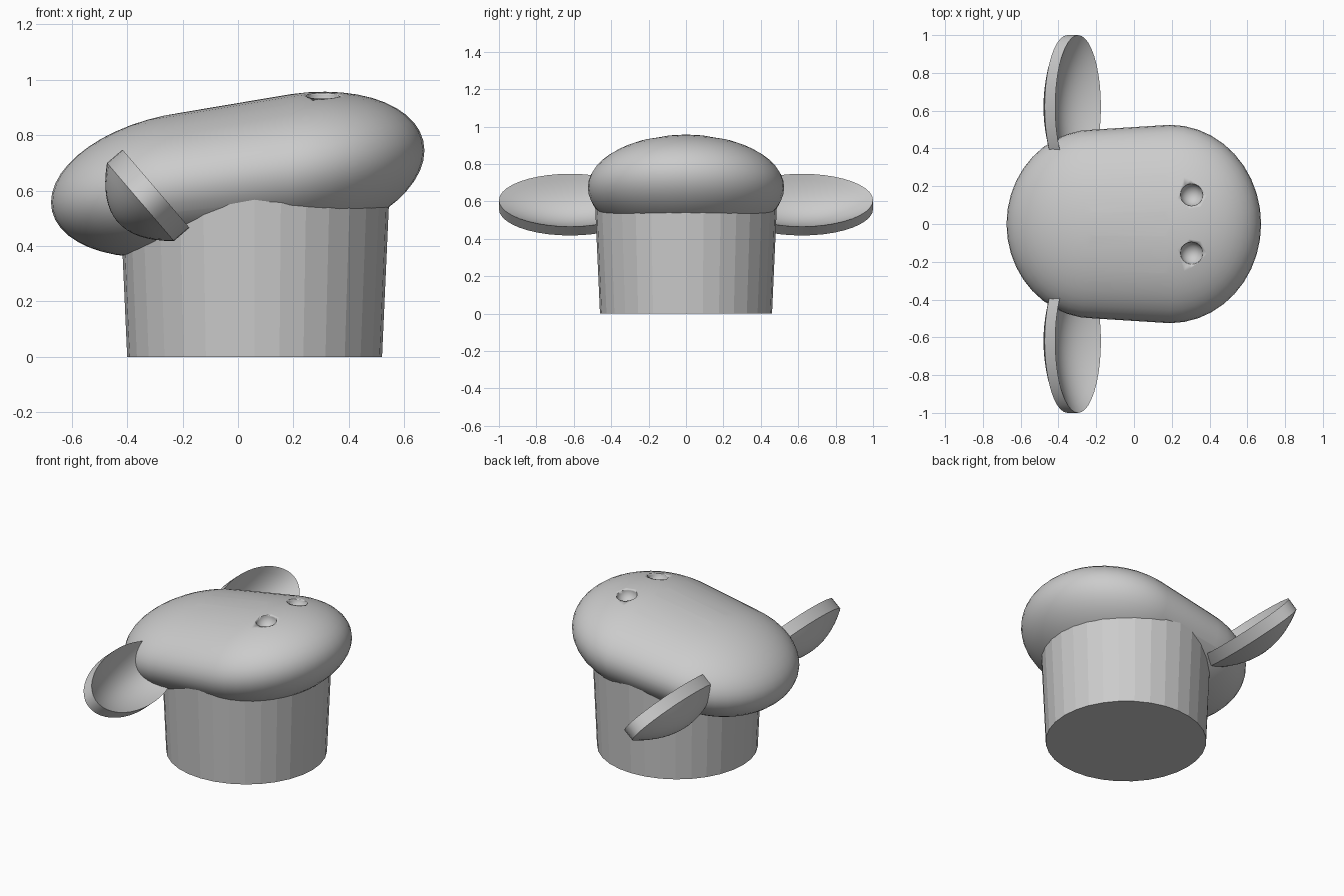
import bpy, bmesh, math
from mathutils import Vector, Matrix

if "Cube" in bpy.data.objects:
    bpy.data.objects.remove(bpy.data.objects["Cube"])

grey = bpy.data.materials.new("plain grey")
grey.diffuse_color = (0.6, 0.6, 0.6, 1)
grey.use_nodes = True
grey.node_tree.nodes["Principled BSDF"].inputs["Base Color"].default_value = grey.diffuse_color


def finish(name, bm, angle=None):
    bmesh.ops.recalc_face_normals(bm, faces=bm.faces[:])
    mesh = bpy.data.meshes.new(name)
    bm.to_mesh(mesh)
    bm.free()
    mesh.materials.append(grey)
    ob = bpy.data.objects.new(name, mesh)
    bpy.context.collection.objects.link(ob)
    if angle:
        bpy.ops.object.select_all(action='DESELECT')
        ob.select_set(True)
        bpy.context.view_layer.objects.active = ob
        bpy.ops.object.shade_smooth_by_angle(angle=math.radians(angle))
    return ob


# Nostril cutters, one sphere each side
bm = bmesh.new()
for side in (-1, 1):
    bmesh.ops.create_uvsphere(bm, u_segments=24, v_segments=12, radius=0.06,
                              matrix=Matrix.Translation((0.305, side * 0.155, 0.944)))
cutter = finish("nostril_cutter", bm, 40)
cutter.hide_render = True
cutter.hide_viewport = True

# Head: one smooth skin stretched around two tilted ellipsoids
bm = bmesh.new()
tilt = 0.25
for cx, cz, hx, hy, hz in ((0.19, 0.674, 0.483, 0.525, 0.283),
                           (-0.21, 0.624, 0.465, 0.50, 0.265)):
    ball = bmesh.ops.create_uvsphere(bm, u_segments=40, v_segments=24, radius=1)
    for v in ball["verts"]:
        a, b, c = v.co
        v.co = (cx + hx * a, hy * b,
                cz + hz * (tilt * a + math.sqrt(1 - tilt * tilt) * c))
hull = bmesh.ops.convex_hull(bm, input=bm.verts[:])
inside = {g for g in hull["geom_interior"] + hull["geom_unused"]
          if isinstance(g, bmesh.types.BMVert)}
bmesh.ops.delete(bm, geom=list(inside), context='VERTS')
# Drop leftover sphere faces that lie under the skin
skin = {g for g in hull["geom"] if g.is_valid and isinstance(g, bmesh.types.BMFace)}
bmesh.ops.delete(bm, geom=[f for f in bm.faces if f not in skin], context='FACES')
head = finish("head", bm, 35)
cut = head.modifiers.new("nostrils", 'BOOLEAN')
cut.operation = 'DIFFERENCE'
cut.solver = 'EXACT'
cut.object = cutter

# Tapered neck with flat sides
bm = bmesh.new()
bmesh.ops.create_cone(bm, cap_ends=True, segments=32, radius1=0.46, radius2=0.487,
                      depth=0.6, matrix=Matrix.Translation((0.06, 0, 0.3)))
finish("neck", bm)

# Ears: thick oval bowls that open forward and up
across = Vector((0.65, 0, -0.757))
facing = Vector((0.757, 0, 0.65))
thick, depth, rings, segs = 0.074, 0.11, 8, 40
for side, label in ((-1, "left"), (1, "right")):
    bm = bmesh.new()
    centre = Vector((-0.296, side * 0.62, 0.607))

    def bowl_point(t, ang, back):
        sink = depth * (1 - t * t) + back * thick
        return (centre + across * (0.186 * t * math.cos(ang))
                + Vector((0, 0.38 * t * math.sin(ang), 0)) - facing * sink)

    rims = []
    for back in (0, 1):
        hub = bm.verts.new(bowl_point(0, 0, back))
        prev = None
        for i in range(1, rings + 1):
            ring = [bm.verts.new(bowl_point(i / rings, math.tau * k / segs, back))
                    for k in range(segs)]
            for k in range(segs):
                n = (k + 1) % segs
                bm.faces.new((hub, ring[k], ring[n]) if prev is None
                             else (prev[k], ring[k], ring[n], prev[n]))
            prev = ring
        rims.append(prev)
    for k in range(segs):
        n = (k + 1) % segs
        bm.faces.new((rims[0][k], rims[0][n], rims[1][n], rims[1][k]))
    finish(label + "_ear", bm, 30)
